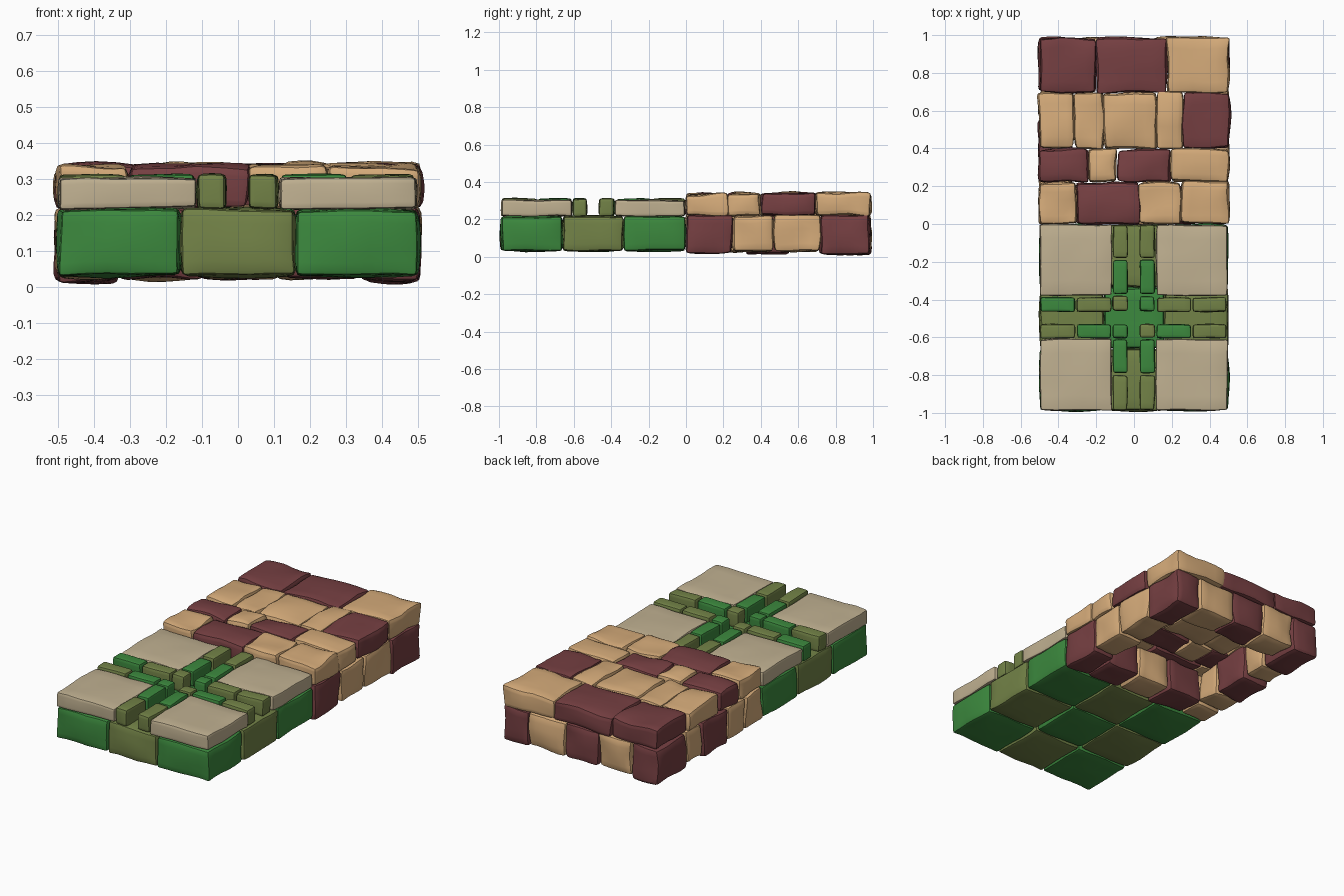
import bpy, bmesh, math, random
from mathutils import Vector, noise

if "Cube" in bpy.data.objects:
    bpy.data.objects.remove(bpy.data.objects["Cube"])

random.seed(4)


def material(name, rgb):
    m = bpy.data.materials.new(name)
    m.diffuse_color = (*rgb, 1)
    m.use_nodes = True
    m.node_tree.nodes["Principled BSDF"].inputs["Base Color"].default_value = m.diffuse_color
    return m


MAT = {
    "G": material("leaf green", (0.045, 0.25, 0.048)),
    "O": material("olive", (0.17, 0.225, 0.063)),
    "C": material("cream stone", (0.53, 0.44, 0.285)),
    "T": material("tan stone", (0.67, 0.41, 0.195)),
    "M": material("maroon stone", (0.18, 0.05, 0.054)),
}


def stone(name, col, x0, x1, y0, y1, z0, z1, bevel=0.016, rough=0.009, bulge=0.006):
    """Worn block: bevelled subdivided box, faces bulged, surface slightly uneven."""
    lo, hi = Vector((x0, y0, z0)), Vector((x1, y1, z1))
    mid, size = (lo + hi) / 2, hi - lo
    bm = bmesh.new()
    bmesh.ops.create_cube(bm, size=1)
    bmesh.ops.subdivide_edges(bm, edges=bm.edges[:], cuts=4, use_grid_fill=True)
    for v in bm.verts:
        v.co = Vector([v.co[i] * size[i] for i in range(3)])
    sharp = [e for e in bm.edges if e.calc_face_angle(0) > 1]
    bmesh.ops.bevel(bm, geom=sharp, offset=bevel, segments=2, profile=0.6, affect='EDGES')
    seed = Vector([random.uniform(-50, 50) for _ in range(3)])
    for v in bm.verts:
        t = [2 * v.co[i] / size[i] for i in range(3)]
        p = v.co.copy()
        for i in range(3):
            j, k = (i + 1) % 3, (i + 2) % 3
            swell = max(0, 1 - t[j] ** 2) * max(0, 1 - t[k] ** 2)
            p[i] += t[i] * (bulge * (swell - 0.6))
        v.co = p + rough * noise.noise_vector(p * 7 + seed)
    me = bpy.data.meshes.new(name)
    bm.to_mesh(me)
    bm.free()
    me.materials.append(MAT[col])
    ob = bpy.data.objects.new(name, me)
    ob.location = mid
    bpy.context.collection.objects.link(ob)
    bpy.context.view_layer.objects.active = ob
    ob.select_set(True)
    bpy.ops.object.shade_smooth_by_angle(angle=math.radians(22))
    ob.select_set(False)
    return ob


# Chequered green base under the front half
bx, by = [-0.5, -0.16, 0.16, 0.5], [-0.99, -0.66, -0.335, -0.003]
for i in range(3):
    for j in range(3):
        stone("base_block", "GO"[(i + j) % 2], bx[i], bx[i + 1], by[j], by[j + 1],
              0.03, 0.218, 0.014, 0.008, 0.008)

# Four cream paving slabs
for x0, x1 in ((-0.497, -0.117), (0.117, 0.495)):
    for y0, y1 in ((-0.987, -0.61), (-0.378, -0.003)):
        stone("paving_slab", "C", x0, x1, y0, y1, 0.217, 0.303, 0.01, 0.008, 0.003)

# Kerb stones lining the cross-shaped channel: (left colour, right colour, y range)
for cl, cr, y0, y1 in (("O", "O", -0.18, -0.005), ("G", "G", -0.37, -0.19),
                       ("O", "G", -0.46, -0.38), ("G", "O", -0.603, -0.53),
                       ("G", "G", -0.79, -0.613), ("O", "O", -0.985, -0.80)):
    for col, x0, x1 in ((cl, -0.112, -0.033), (cr, 0.03, 0.11)):
        stone("kerb_stone", col, x0, x1, y0, y1, 0.217, 0.312, 0.012, 0.005, 0.003)
kerb_x = ((-0.497, -0.312), (-0.302, -0.122), (0.122, 0.302), (0.312, 0.49))
for cols, y0, y1 in (("GOOO", -0.465, -0.388), ("OGGO", -0.605, -0.53)):
    for col, (x0, x1) in zip(cols, kerb_x):
        stone("kerb_stone", col, x0, x1, y0, y1, 0.217, 0.312, 0.012, 0.005, 0.003)

# Upper layer of the raised back half: rows of tan and maroon stones
rows = [(0.0, 0.222, "TMTT", (-0.505, -0.305, 0.03, 0.25, 0.503)),
        (0.222, 0.40, "MTMT", (-0.505, -0.24, -0.09, 0.195, 0.503)),
        (0.40, 0.695, "TTTTM", (-0.505, -0.32, -0.16, 0.12, 0.26, 0.506)),
        (0.695, 0.988, "MMT", (-0.505, -0.203, 0.173, 0.503))]
for y0, y1, cols, xs in rows:
    for col, x0, x1 in zip(cols, xs, xs[1:]):
        stone("top_stone", col, x0, x1, y0, y1, 0.218,
              0.338 + random.uniform(-0.006, 0.006), 0.018, 0.015, 0.006)

# Lower hollow ring of stones: long sides
right_y, left_y = (0.0, 0.25, 0.465, 0.72, 0.985), (0.0, 0.16, 0.32, 0.56, 0.71, 0.985)
for cols, ys, x0, x1 in (("MTTM", right_y, 0.34, 0.503), ("TTMTM", left_y, -0.505, -0.33)):
    for col, y0, y1 in zip(cols, ys, ys[1:]):
        z0 = 0.012 if col == "M" else 0.028
        stone("ring_side_stone", col, x0, x1, y0, y1, z0, 0.224, 0.018, 0.014, 0.008)
# Lower ring: front and back ends
for cols, xs, y0, y1 in (("TMT", (-0.33, -0.12, 0.1, 0.34), 0.80, 0.985),
                         ("MTM", (-0.33, -0.1, 0.12, 0.34), 0.0, 0.19)):
    for col, x0, x1 in zip(cols, xs, xs[1:]):
        stone("ring_end_stone", col, x0, x1, y0, y1, 0.024, 0.224, 0.018, 0.014, 0.008)
